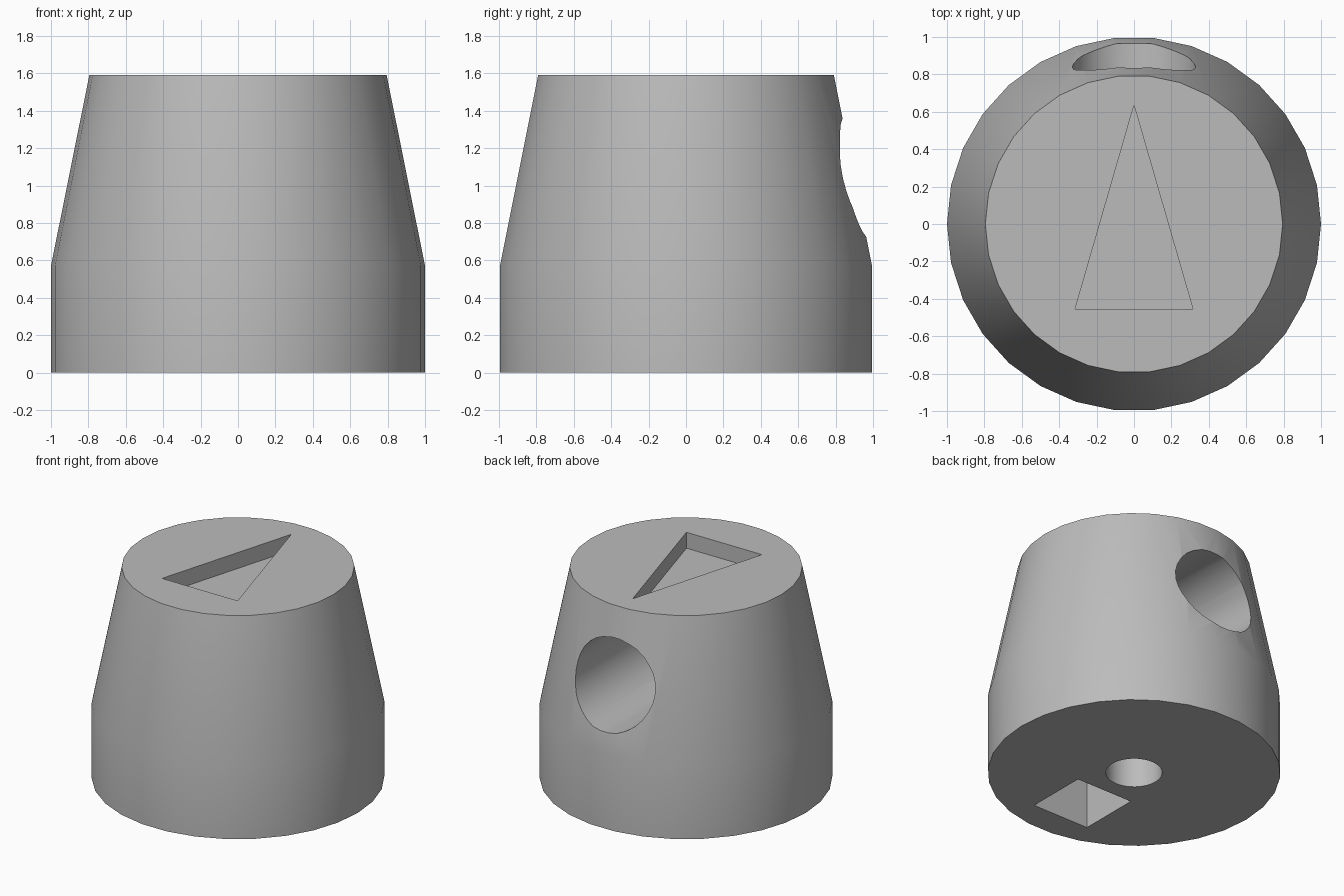
import bpy
import bmesh
import math

SIDES = 30
HEIGHT, SHOULDER, TOP_RADIUS = 1.59, 0.57, 0.795

if "Cube" in bpy.data.objects:
    bpy.data.objects.remove(bpy.data.objects["Cube"])

grey = bpy.data.materials.new("plain grey")
grey.use_nodes = True
colour = (0.5, 0.5, 0.5, 1)
grey.diffuse_color = colour
grey.node_tree.nodes["Principled BSDF"].inputs["Base Color"].default_value = colour


def loft(name, rings):
    """Closed solid through a stack of matching rings of points."""
    bm = bmesh.new()
    loops = [[bm.verts.new(p) for p in ring] for ring in rings]
    for low, high in zip(loops, loops[1:]):
        for i in range(len(low)):
            j = (i + 1) % len(low)
            bm.faces.new((low[i], low[j], high[j], high[i]))
    bm.faces.new(loops[0])
    bm.faces.new(loops[-1])
    bmesh.ops.recalc_face_normals(bm, faces=bm.faces)
    mesh = bpy.data.meshes.new(name)
    bm.to_mesh(mesh)
    bm.free()
    mesh.materials.append(grey)
    obj = bpy.data.objects.new(name, mesh)
    bpy.context.collection.objects.link(obj)
    return obj


def circle(radius):
    step = math.tau / SIDES
    return [(radius * math.cos(i * step), radius * math.sin(i * step)) for i in range(SIDES)]


def prism(name, outline, z0, z1):
    return loft(name, [[(x, y, z) for x, y in outline] for z in (z0, z1)])


# Knob body: straight skirt below a tapered upper part
profile = [(1, 0), (1, SHOULDER), (TOP_RADIUS, HEIGHT)]
body = loft("knob_body", [[(x, y, z) for x, y in circle(r)] for r, z in profile])

# Pointer recess in the top, shaft bore and square pocket underneath
pointer = [(-0.315, -0.455), (0.315, -0.455), (0, 0.635)]
pocket = [(-0.235, -0.78), (0.235, -0.78), (0.235, -0.315), (-0.235, -0.315)]
cutters = [
    prism("pointer_cutter", pointer, HEIGHT - 0.12, HEIGHT + 0.1),
    prism("bore_cutter", circle(0.193), -0.1, 1.04),
    prism("pocket_cutter", pocket, -0.1, 0.6),
]

# Round hole running in from the back
cutters.append(loft("side_hole_cutter", [
    [(x, y, z + 1.04) for x, z in circle(0.33)] for y in (0, 1.2)]))

bpy.context.view_layer.objects.active = body
body.select_set(True)
for cutter in cutters:
    cutter.hide_render = True
    cut = body.modifiers.new(cutter.name, "BOOLEAN")
    cut.operation = "DIFFERENCE"
    cut.solver = "EXACT"
    cut.object = cutter
    bpy.ops.object.modifier_apply(modifier=cut.name)
    bpy.data.objects.remove(cutter)

bpy.ops.object.shade_smooth_by_angle(angle=math.radians(30))
